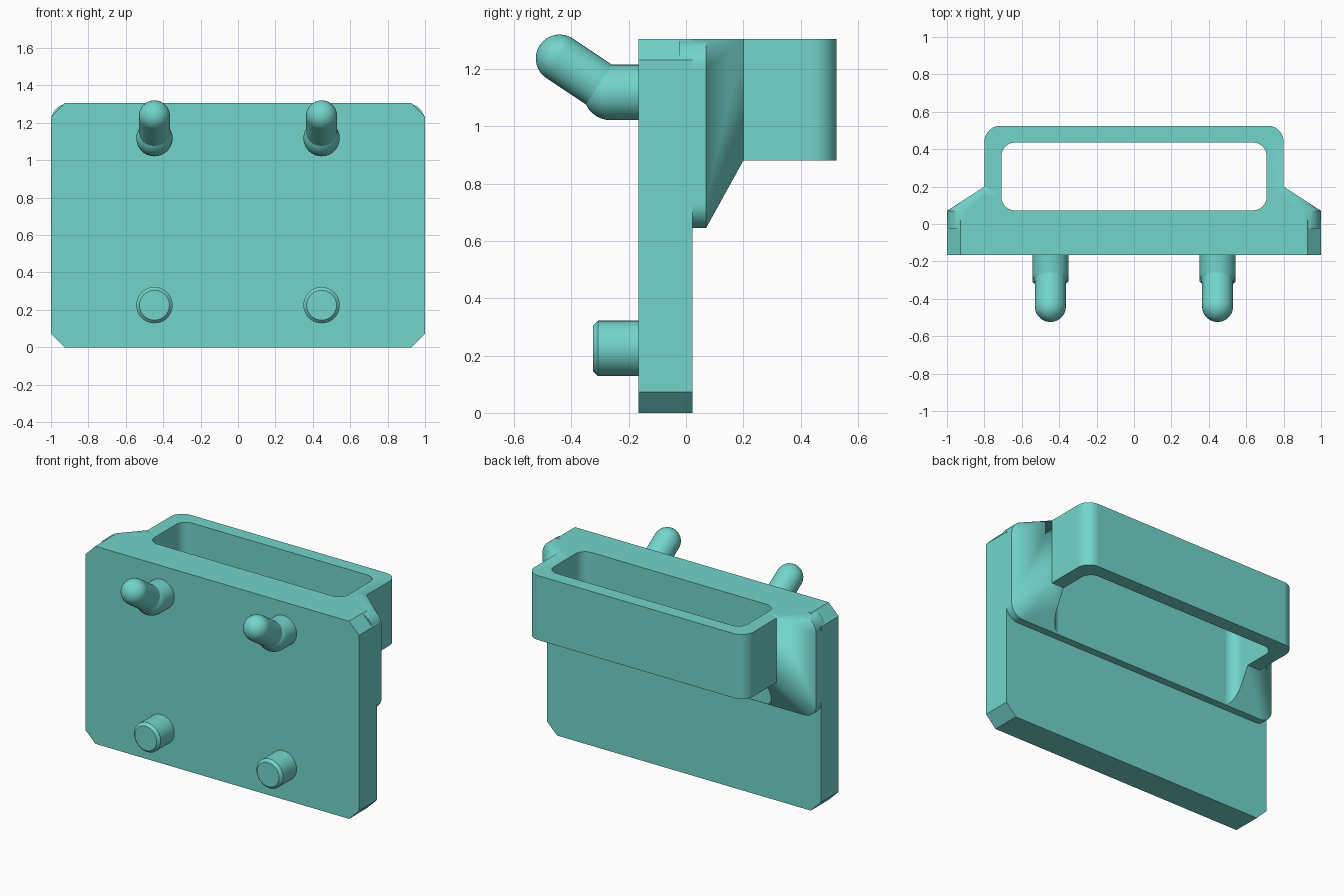
import bpy, bmesh
from math import sin, cos, pi, radians
from mathutils import Vector

if "Cube" in bpy.data.objects:
    bpy.data.objects.remove(bpy.data.objects["Cube"])

teal = bpy.data.materials.new("teal_plastic")
teal.diffuse_color = (0.17, 0.665, 0.595, 1)
teal.use_nodes = True
teal.node_tree.nodes["Principled BSDF"].inputs["Base Color"].default_value = teal.diffuse_color


def hull(name, points):
    """Convex solid around a set of points, with coplanar triangles merged."""
    me = bpy.data.meshes.new(name)
    bm = bmesh.new()
    for p in points:
        bm.verts.new(p)
    res = bmesh.ops.convex_hull(bm, input=bm.verts[:])
    junk = {g for g in res['geom_interior'] + res['geom_unused'] if isinstance(g, bmesh.types.BMVert)}
    bmesh.ops.delete(bm, geom=list(junk), context='VERTS')
    bmesh.ops.dissolve_limit(bm, angle_limit=0.002, verts=bm.verts[:], edges=bm.edges[:])
    bmesh.ops.recalc_face_normals(bm, faces=bm.faces[:])
    bm.to_mesh(me)
    bm.free()
    me.materials.append(teal)
    ob = bpy.data.objects.new(name, me)
    bpy.context.collection.objects.link(ob)
    return ob


def rounded(x0, x1, v0, v1, radii, seg=10):
    """Rectangle outline; radii run from low-left counter-clockwise."""
    pts = []
    corners = [(x0, v0, 1, 1), (x1, v0, -1, 1), (x1, v1, -1, -1), (x0, v1, 1, -1)]
    for i, ((x, v, sx, sv), r) in enumerate(zip(corners, radii)):
        if r == 0:
            pts.append((x, v))
            continue
        for k in range(seg + 1):
            a = pi + i * pi / 2 + k * pi / 2 / seg
            pts.append((x + sx * r + r * cos(a), v + sv * r + r * sin(a)))
    return pts


def in_xz(outline, y):
    return [(x, y, z) for x, z in outline]


def in_xy(outline, z):
    return [(x, y, z) for x, y in outline]


def combine(target, other, op):
    m = target.modifiers.new(op.lower(), 'BOOLEAN')
    m.operation, m.solver, m.object = op, 'EXACT', other
    bpy.context.view_layer.objects.active = target
    bpy.ops.object.modifier_apply(modifier=m.name)
    bpy.data.objects.remove(other, do_unlink=True)


def smooth(ob, angle=20):
    """Smooth the curves, keep creases sharp and flat faces evenly shaded."""
    bpy.ops.object.select_all(action='DESELECT')
    ob.select_set(True)
    bpy.context.view_layer.objects.active = ob
    bpy.ops.object.shade_smooth_by_angle(angle=radians(angle))
    m = ob.modifiers.new("even_shading", 'WEIGHTED_NORMAL')
    m.keep_sharp = True


def ring(centre, axis, r, n=40):
    rot = Vector((0, 0, 1)).rotation_difference(Vector(axis)).to_matrix()
    return [Vector(centre) + rot @ Vector((r * cos(2 * pi * i / n), r * sin(2 * pi * i / n), 0))
            for i in range(n)]


def dome(centre, axis, r, steps=9):
    """Half-ball points facing along axis."""
    axis = Vector(axis).normalized()
    pts = []
    for k in range(steps):
        a = pi / 2 * k / steps
        pts += ring(Vector(centre) + axis * r * sin(a), axis, r * cos(a))
    return pts + [Vector(centre) + axis * r]


TOP = 1.305
# Back plate with cut corners
c = 0.073
plate = [(s * x, z) for s in (-1, 1) for x, z in
         ((1 - c, 0), (1, c), (1, TOP - c), (1 - c, TOP))]
body = hull("bin_body", in_xz(plate, -0.165) + in_xz(plate, 0.022))

# Flared flange narrowing back to the bin width
edge = rounded(-1, 1, 0.645, TOP, (0.085, 0.085, 0.1, 0.1))
neck = rounded(-0.8, 0.8, 0.88, TOP, (0, 0, 0, 0))
flange = hull("flange", in_xz(edge, -0.025) + in_xz(edge, 0.07) + in_xz(neck, 0.2))
combine(body, flange, 'UNION')

# Rounded bin wall
wall = rounded(-0.8, 0.8, 0.15, 0.525, (0, 0, 0.085, 0.085))
combine(body, hull("bin_wall", in_xy(wall, 0.88) + in_xy(wall, TOP)), 'UNION')

# Open pocket, right through
pocket = rounded(-0.708, 0.708, 0.073, 0.435, (0.07,) * 4)
cutter = hull("pocket_cutter", in_xy(pocket, 0.4) + in_xy(pocket, 1.6))
cutter.hide_render = True
combine(body, cutter, 'DIFFERENCE')
smooth(body)

# Pegboard hooks above, short pegs below
for side, x in (("left", -0.447), ("right", 0.447)):
    elbow, tip = Vector((x, -0.262, 1.118)), Vector((x, -0.441, 1.237))
    hook = hull(side + "_hook", ring((x, -0.165, 1.118), (0, -1, 0), 0.097)
                + dome(elbow, (0, -1, 0), 0.097))
    d = (tip - elbow).normalized()
    arm = hull("arm", ring(elbow, d, 0.083) + dome(tip, d, 0.083))
    combine(hook, arm, 'UNION')
    smooth(hook)

    peg = hull(side + "_peg", ring((x, -0.165, 0.225), (0, -1, 0), 0.097)
               + ring((x, -0.307, 0.225), (0, -1, 0), 0.097)
               + ring((x, -0.324, 0.225), (0, -1, 0), 0.08))
    smooth(peg)
